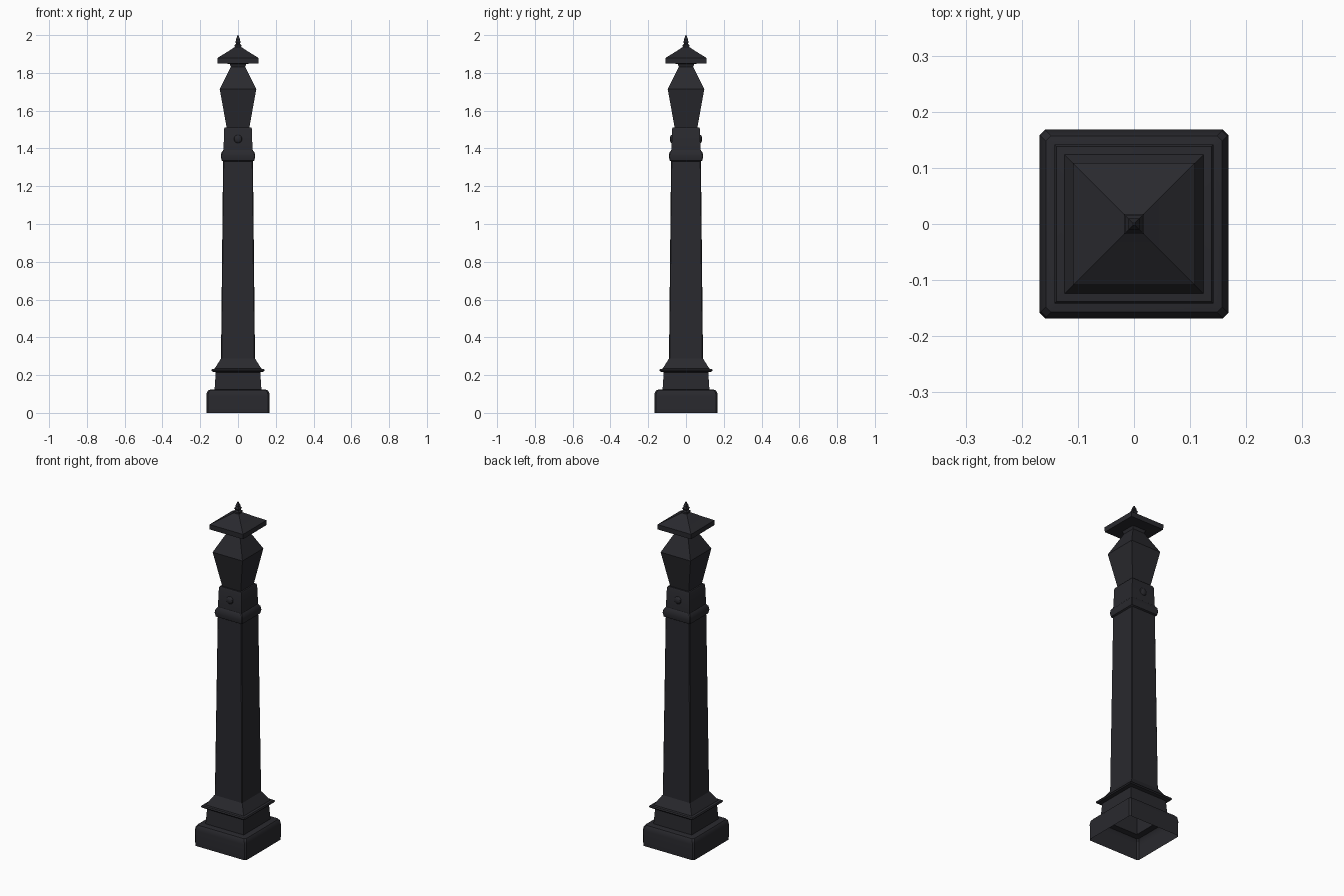
import bpy, bmesh, math

if "Cube" in bpy.data.objects:
    bpy.data.objects.remove(bpy.data.objects["Cube"])

iron = bpy.data.materials.new("black iron")
iron.diffuse_color = (0.022, 0.022, 0.027, 1)
iron.use_nodes = True
iron.node_tree.nodes["Principled BSDF"].inputs["Base Color"].default_value = iron.diffuse_color


def finish(bm, name):
    mesh = bpy.data.meshes.new(name)
    bm.to_mesh(mesh)
    bm.free()
    mesh.materials.append(iron)
    ob = bpy.data.objects.new(name, mesh)
    bpy.context.collection.objects.link(ob)
    return ob


def square_loft(name, profile, chamfer=0.0, cap=False):
    """Stack square rings from (half width, height) pairs, with cut corners if asked."""
    bm = bmesh.new()
    rings = []
    for h, z in profile:
        ring = []
        for sx, sy in ((1, -1), (1, 1), (-1, 1), (-1, -1)):
            if chamfer:
                a, b = (h - chamfer, h), (h, h - chamfer)
                pair = (a, b) if sx * sy < 0 else (b, a)
                if sx * sy < 0:
                    pair = (a, b)
                ring += [bm.verts.new((sx * p, sy * q, z)) for p, q in pair]
            else:
                ring.append(bm.verts.new((sx * h, sy * h, z)))
        rings.append(ring)
    for lo, hi in zip(rings, rings[1:]):
        n = len(lo)
        for i in range(n):
            j = (i + 1) % n
            bm.faces.new((lo[i], lo[j], hi[j], hi[i]))
    if cap:
        bm.faces.new(rings[-1])
    return finish(bm, name)


# Base block, hollow underneath, with rounded upper edge
square_loft("base_block", [(0.167, 0), (0.168, 0.09), (0.165, 0.108),
                           (0.157, 0.12), (0.145, 0.123), (0.124, 0.123)], 0.009)
# Plinth with thin projecting ledge and sloped shoulder
square_loft("plinth", [(0.124, 0.122), (0.118, 0.215), (0.138, 0.219), (0.142, 0.225),
                       (0.138, 0.232), (0.124, 0.234), (0.118, 0.243), (0.09, 0.288)])
# Long tapering shaft
square_loft("shaft", [(0.09, 0.288), (0.079, 1.335)], 0.004)
# Collar moulding and block above it
square_loft("collar", [(0.079, 1.332), (0.087, 1.337), (0.091, 1.358),
                       (0.088, 1.378), (0.077, 1.392)], 0.004)
square_loft("neck_block", [(0.077, 1.39), (0.073, 1.505), (0.069, 1.512), (0.058, 1.512)])
# Flared lantern-shaped head
square_loft("head", [(0.06, 1.51), (0.097, 1.715), (0.038, 1.832)])
# Pyramid roof with flat rim
square_loft("roof", [(0.038, 1.832), (0.044, 1.848), (0.108, 1.85), (0.109, 1.879),
                     (0.06, 1.909), (0.017, 1.937)])
# Finial
square_loft("finial", [(0.017, 1.937), (0.018, 1.948), (0.010, 1.953), (0.015, 1.964),
                       (0.009, 1.974), (0.010, 1.979), (0.002, 2.0)], cap=True)

# Small round rosettes on the front and back of the neck block
for side, name in ((-1, "front_rosette"), (1, "back_rosette")):
    bm = bmesh.new()
    bmesh.ops.create_uvsphere(bm, u_segments=12, v_segments=8, radius=1)
    for v in bm.verts:
        v.co = (v.co.x * 0.022, side * 0.074 + v.co.y * 0.012, 1.45 + v.co.z * 0.022)
    finish(bm, name)

# Soft shading with crisp edges
for ob in bpy.context.collection.objects:
    ob.select_set(True)
    bpy.context.view_layer.objects.active = ob
bpy.ops.object.shade_smooth_by_angle(angle=math.radians(30))
